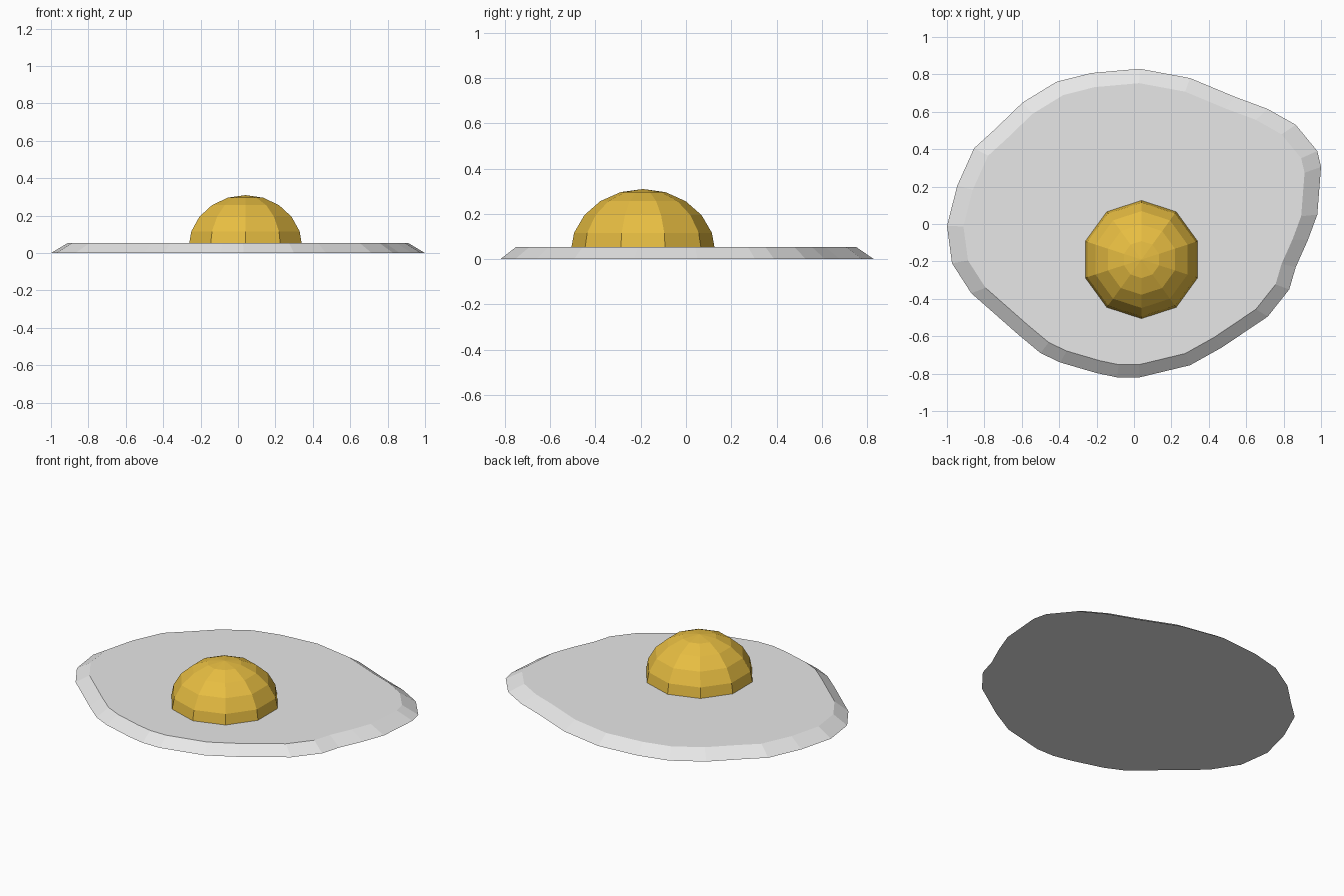
import bpy, bmesh, math
from mathutils import Matrix

if "Cube" in bpy.data.objects:
    bpy.data.objects.remove(bpy.data.objects["Cube"])


def material(name, color):
    m = bpy.data.materials.new(name)
    m.diffuse_color = (*color, 1)
    m.use_nodes = True
    m.node_tree.nodes["Principled BSDF"].inputs["Base Color"].default_value = m.diffuse_color
    return m


def add_object(name, bm, mat):
    bmesh.ops.recalc_face_normals(bm, faces=bm.faces[:])
    mesh = bpy.data.meshes.new(name)
    bm.to_mesh(mesh)
    bm.free()
    mesh.materials.append(mat)
    ob = bpy.data.objects.new(name, mesh)
    bpy.context.collection.objects.link(ob)
    return ob


white = material("egg white", (0.8, 0.8, 0.8))
yellow = material("yolk yellow", (0.8, 0.51, 0.054))

# Egg white: irregular outline, bevelled in to a flat top
OUTLINE = [
    (0.03, 0.83), (0.30, 0.78), (0.54, 0.68), (0.715, 0.615), (0.865, 0.53),
    (0.98, 0.39), (1.0, 0.305), (0.98, 0.05), (0.93, -0.085), (0.865, -0.23),
    (0.83, -0.35), (0.715, -0.495), (0.47, -0.66), (0.30, -0.755),
    (0.03, -0.82), (-0.09, -0.82), (-0.20, -0.797), (-0.395, -0.74),
    (-0.50, -0.69), (-0.62, -0.59), (-0.87, -0.37), (-0.973, -0.21),
    (-1.0, -0.01), (-0.945, 0.205), (-0.855, 0.405), (-0.74, 0.51),
    (-0.595, 0.65), (-0.415, 0.76), (-0.23, 0.807),
]
THICK, INSET = 0.053, 0.912
bm = bmesh.new()
low = [bm.verts.new((x, y, 0)) for x, y in OUTLINE]
top = [bm.verts.new((x * INSET, y * INSET - 0.004, THICK)) for x, y in OUTLINE]
bm.faces.new(low)
bm.faces.new(top)
n = len(OUTLINE)
for i in range(n):
    j = (i + 1) % n
    bm.faces.new((low[i], low[j], top[j], top[i]))
add_object("egg_white", bm, white)

# Yolk: upper half of a ten-sided sphere, sunk slightly into the white
bm = bmesh.new()
bmesh.ops.create_uvsphere(bm, u_segments=10, v_segments=10, radius=1)
bmesh.ops.delete(bm, geom=[v for v in bm.verts if v.co.z < -0.01], context='VERTS')
bmesh.ops.holes_fill(bm, edges=[e for e in bm.edges if e.is_boundary], sides=0)
# Turn so that a corner points to the front
corner = min((v for v in bm.verts if abs(v.co.z) < 0.01), key=lambda v: v.co.y)
turn = -math.pi / 2 - math.atan2(corner.co.y, corner.co.x)
bm.transform(Matrix.Translation((0.04, -0.19, 0.03))
             @ Matrix.Diagonal((0.32, 0.32, 0.28, 1))
             @ Matrix.Rotation(turn, 4, 'Z'))
add_object("yolk", bm, yellow)
